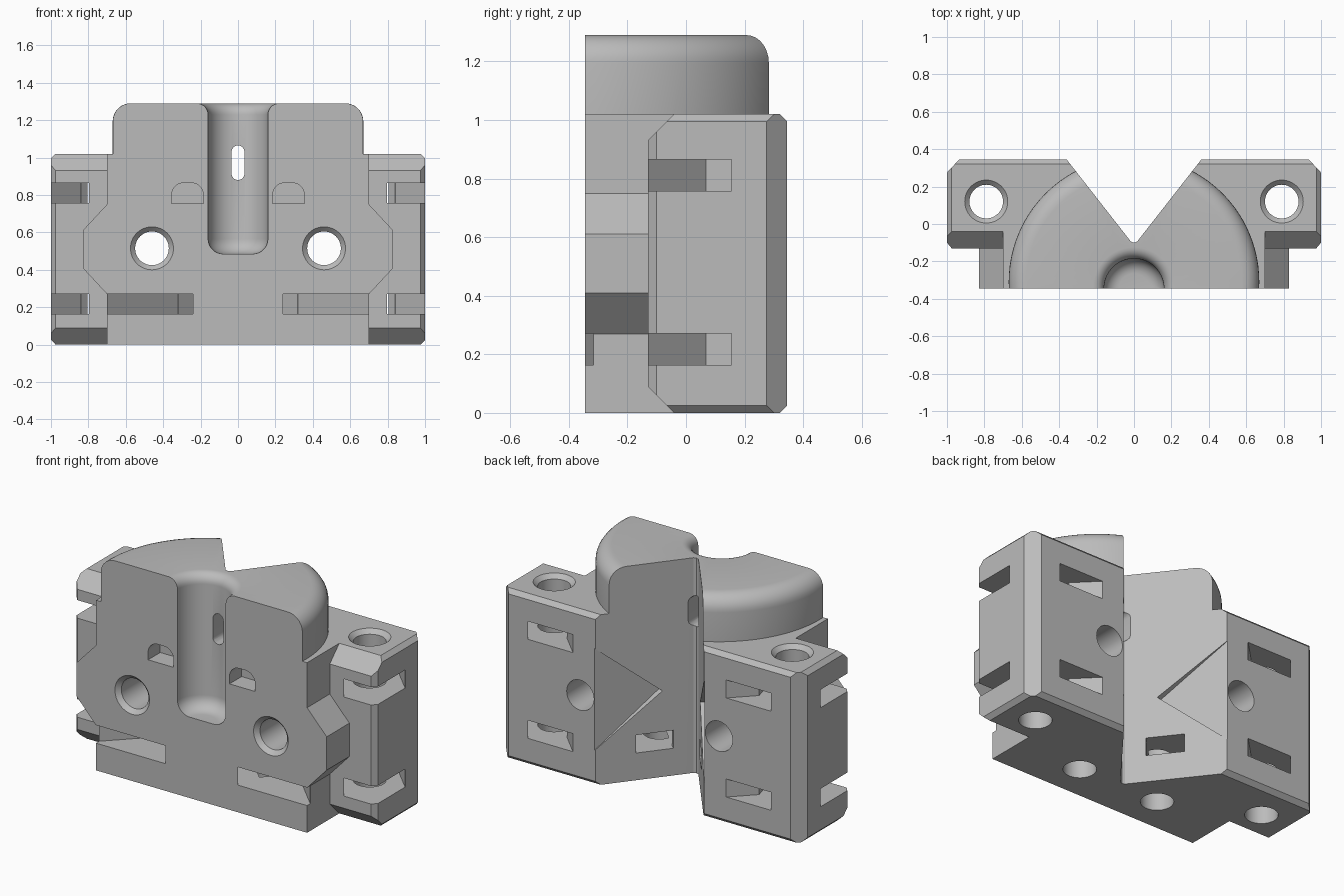
import bpy, bmesh
from math import pi, sin, cos, radians
from mathutils import Matrix

cube = bpy.data.objects.get("Cube")
if cube:
    bpy.data.objects.remove(cube)

grey = bpy.data.materials.new("plain grey")
grey.use_nodes = True
grey.diffuse_color = (0.5, 0.5, 0.5, 1)
grey.node_tree.nodes["Principled BSDF"].inputs["Base Color"].default_value = (0.5, 0.5, 0.5, 1)


def finish(name, bm):
    bmesh.ops.remove_doubles(bm, verts=bm.verts, dist=1e-5)
    bmesh.ops.recalc_face_normals(bm, faces=bm.faces)
    mesh = bpy.data.meshes.new(name)
    bm.to_mesh(mesh)
    bm.free()
    mesh.materials.append(grey)
    ob = bpy.data.objects.new(name, mesh)
    bpy.context.collection.objects.link(ob)
    return ob


def prism(name, pts, axis, lo, hi):
    """Extrude a 2D outline along an axis."""
    place = {"x": lambda a, b, d: (d, a, b),
             "y": lambda a, b, d: (a, d, b),
             "z": lambda a, b, d: (a, b, d)}[axis]
    bm = bmesh.new()
    face = bm.faces.new([bm.verts.new(place(a, b, lo)) for a, b in pts])
    new = bmesh.ops.extrude_face_region(bm, geom=[face])["geom"]
    move = [v for v in new if isinstance(v, bmesh.types.BMVert)]
    bmesh.ops.translate(bm, verts=move, vec=place(0, 0, hi - lo))
    return finish(name, bm)


def lathe(name, profile, location, along_y=False, steps=64):
    """Spin a closed (radius, height) profile; it starts and ends on the axis."""
    bm = bmesh.new()
    verts = [bm.verts.new((r, 0, h)) for r, h in profile]
    edges = [bm.edges.new(p) for p in zip(verts, verts[1:])]
    bmesh.ops.spin(bm, geom=verts + edges, axis=(0, 0, 1), cent=(0, 0, 0),
                   angle=2 * pi, steps=steps)
    turn = Matrix.Rotation(radians(-90 if along_y else 0), 4, "X")
    bmesh.ops.transform(bm, matrix=Matrix.Translation(location) @ turn, verts=bm.verts)
    return finish(name, bm)


def arc(cx, cy, r, start, end, n=7):
    angles = [radians(start + (end - start) * i / n) for i in range(n + 1)]
    return [(cx + r * cos(a), cy + r * sin(a)) for a in angles]


def combine(target, tool, operation="DIFFERENCE"):
    mod = target.modifiers.new("combine", "BOOLEAN")
    mod.operation, mod.object, mod.solver = operation, tool, "EXACT"
    bpy.context.view_layer.objects.active = target
    bpy.ops.object.modifier_apply(modifier=mod.name)
    bpy.data.objects.remove(tool)


def mirrored(half):
    """Complete a right-hand outline with its reflection."""
    return half + [(-a, b) for a, b in reversed(half) if abs(a) > 1e-6]


FRONT, BACK, TOP = -0.345, 0.345, 1.02

# Wide rear block with chamfered ends
body = prism("clamp_body", [(-0.13, 0.09), (-0.04, 0), (0.32, 0), (BACK, 0.025),
             (BACK, 0.995), (0.32, TOP), (-0.04, TOP), (-0.13, 0.93)], "x", -1, 1)
combine(body, prism("plan", mirrored([(0.975, -0.2), (0.975, -0.13), (1, -0.1), (1, 0.275),
                    (0.93, 0.35)]), "z", -0.1, 1.1), "INTERSECT")
combine(body, prism("elevation", mirrored([(0.975, 0), (1, 0.025), (1, 0.995), (0.975, TOP)]),
                    "y", -0.5, 0.5), "INTERSECT")

# Front block with angular side bulges
combine(body, prism("front_block", mirrored([(0.7, 0), (0.7, 0.27), (0.83, 0.41), (0.83, 0.61),
                    (0.7, 0.75), (0.7, TOP)]), "y", FRONT, 0), "UNION")

# Half-round crown with a filleted rim
crown = lathe("crown", [(0, 0.9), (0.67, 0.9)] + arc(0.575, 1.195, 0.095, 0, 90) + [(0, 1.29)],
              (0, -0.31, 0), steps=96)
combine(crown, prism("crown_trim", [(-1, -1), (1, -1), (1, FRONT), (-1, FRONT)], "z", 0, 2))
combine(body, crown, "UNION")

# V-shaped rear opening
combine(body, prism("rear_vee", mirrored([(0, -0.1), (0.017, -0.094), (0.03, -0.077),
                    (0.36, BACK), (0.52, 0.55)]), "z", -0.2, 1.5))

# Front groove with rounded foot and flared mouth, and its slot
combine(body, lathe("groove", [(0, 0.485)] + arc(0.08, 0.565, 0.08, -90, 0)
                    + arc(0.22, 1.23, 0.06, 180, 90) + [(0.22, 1.4), (0, 1.4)], (0, FRONT, 0)))
combine(body, prism("slot", arc(0, 1.03, 0.035, 0, 180) + arc(0, 0.915, 0.035, 180, 360),
                    "y", -0.4, 0.2))


def nut_trap(s, cx, cy, z):
    """Diagonal nut pocket with a narrower passage behind it."""
    def cut(name, uv):
        k = 0.5 ** 0.5
        pts = [(s * (cx + k * (u + v)), cy + k * (v - u)) for u, v in uv]
        combine(body, prism(name, pts, "z", z, z + 0.108))
    w = 0.173
    cut("nut_pocket", [(-0.2, 0), (-0.1, w), (0.7, w), (0.7, -w), (-0.1, -w)])
    cut("nut_passage", [(-0.42, -0.04), (-0.42, w - 0.003), (0.05, w - 0.003), (0.05, -0.04)])


for s in (1, -1):
    # Horizontal bolt holes, countersunk at the front
    combine(body, lathe("bolt_hole", [(0, -0.05), (0.115, -0.05), (0.115, 0), (0.09, 0.025),
                        (0.09, 0.9), (0, 0.9)], (s * 0.46, FRONT, 0.515), True, 48))
    # Vertical holes through the wings and up into the base
    combine(body, lathe("wing_hole", [(0, -0.1), (0.09, -0.1), (0.09, 0.995), (0.115, TOP),
                        (0.115, 1.1), (0, 1.1)], (s * 0.79, 0.12, 0), steps=48))
    combine(body, lathe("base_hole", [(0, -0.1), (0.09, -0.1), (0.09, 0.4), (0, 0.4)],
                        (s * 0.27, -0.13, 0), steps=48))
    nut_trap(s, 0.79, 0.12, 0.163)
    nut_trap(s, 0.79, 0.12, 0.757)
    nut_trap(s, 0.27, -0.13, 0.163)
    # Round-topped front pockets
    window = [(0.185, 0.755), (0.355, 0.755)] + arc(0.29, 0.8, 0.065, 0, 90) \
        + arc(0.25, 0.8, 0.065, 90, 180)
    combine(body, prism("front_pocket", [(s * a, b) for a, b in window], "y", -0.4, -0.23))
    # Shallow triangular relief in each vee wall
    bm = bmesh.new()
    wall = [(0.385, 0.378, 0.85), (0.385, 0.378, 0.18), (0.125, 0.045, 0.515),
            (0.16, 0.018, 0.515), (0.1, 0.065, 0.515)]
    for x, y, z in wall:
        bm.verts.new((s * x, y, z))
    bmesh.ops.convex_hull(bm, input=bm.verts)
    combine(body, finish("relief", bm))

# Smooth the curved walls, keep edges crisp
bpy.ops.object.select_all(action="DESELECT")
body.select_set(True)
bpy.context.view_layer.objects.active = body
bpy.ops.object.shade_smooth_by_angle(angle=radians(30))
